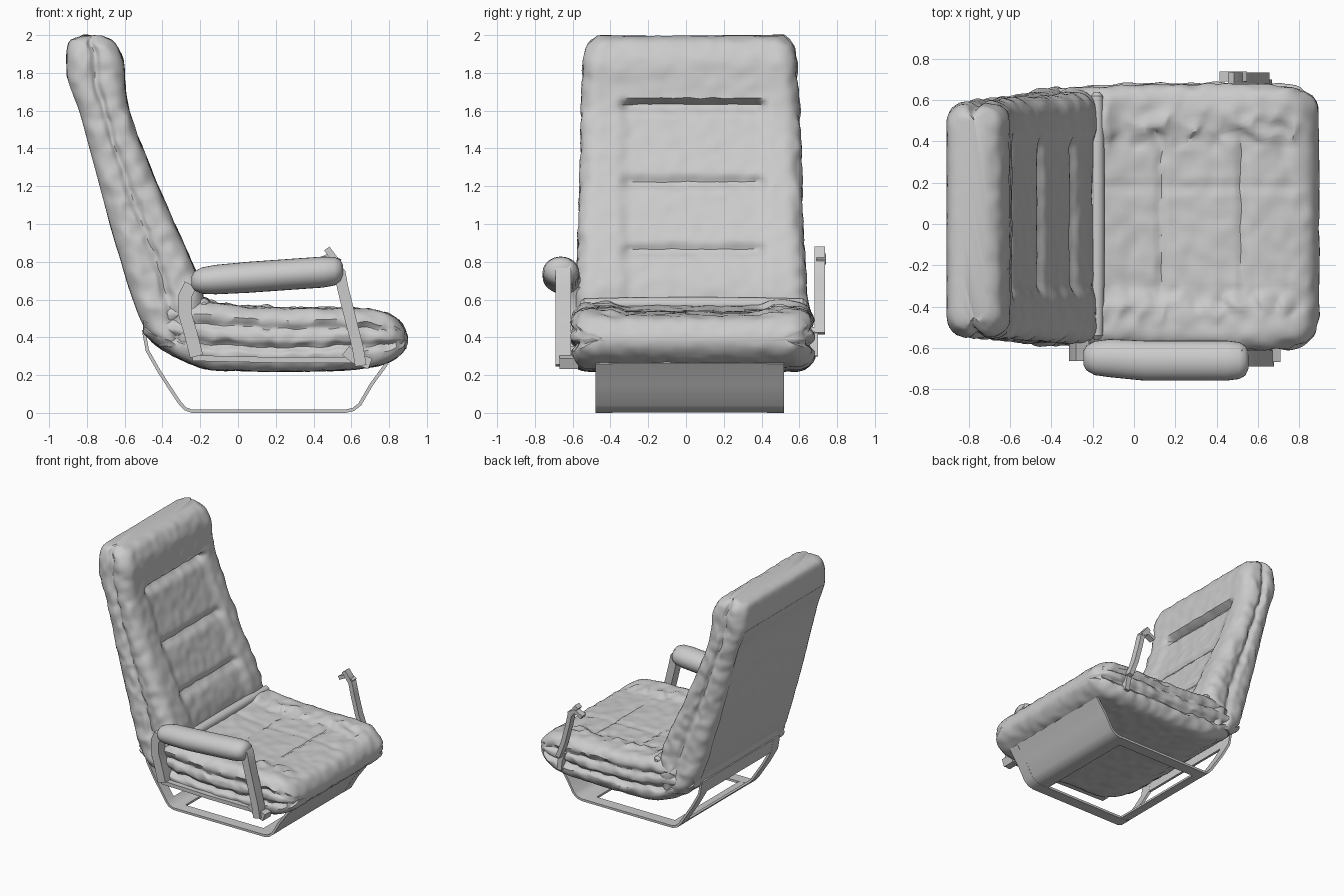
import bpy, bmesh, math
from mathutils import Vector, noise

if "Cube" in bpy.data.objects:
    bpy.data.objects.remove(bpy.data.objects["Cube"])


def loft(name, rings, smooth=40):
    """Skin a list of equal-length closed rings and cap both ends."""
    bm = bmesh.new()
    vs = [[bm.verts.new(p) for p in r] for r in rings]
    n = len(rings[0])
    for r0, r1 in zip(vs, vs[1:]):
        for i in range(n):
            j = (i + 1) % n
            bm.faces.new((r0[i], r0[j], r1[j], r1[i]))
    bm.faces.new(vs[0])
    bm.faces.new(vs[-1])
    bmesh.ops.recalc_face_normals(bm, faces=bm.faces)
    me = bpy.data.meshes.new(name)
    bm.to_mesh(me)
    bm.free()
    ob = bpy.data.objects.new(name, me)
    bpy.context.collection.objects.link(ob)
    bpy.ops.object.select_all(action='DESELECT')
    ob.select_set(True)
    bpy.context.view_layer.objects.active = ob
    bpy.ops.object.shade_smooth_by_angle(angle=math.radians(smooth))
    return ob


def rounded_rect(a0, a1, b0, b1, r, k=6, ma=16, mb=50):
    """Rounded rectangle as (a, b) points with fixed point count."""
    r = min(r, (a1 - a0) * .48, (b1 - b0) * .48)
    corners = [(a1 - r, b1 - r), (a0 + r, b1 - r), (a0 + r, b0 + r), (a1 - r, b0 + r)]
    arcs = [[(ca + r * math.cos(q * math.pi / 2 + i * math.pi / 2 / k),
              cb + r * math.sin(q * math.pi / 2 + i * math.pi / 2 / k))
             for i in range(k + 1)] for q, (ca, cb) in enumerate(corners)]
    pts = []
    for q in range(4):
        pts += arcs[q]
        p, s = arcs[q][-1], arcs[(q + 1) % 4][0]
        m = ma if q % 2 == 0 else mb
        pts += [(p[0] + (s[0] - p[0]) * i / m, p[1] + (s[1] - p[1]) * i / m) for i in range(1, m)]
    return pts


def resample(levels, step=.018):
    """Catmull-Rom interpolation between the given section sizes."""
    out = []
    for i in range(len(levels) - 1):
        p0, p1, p2 = levels[max(i - 1, 0)], levels[i], levels[i + 1]
        p3 = levels[min(i + 2, len(levels) - 1)]
        k = max(2, math.ceil((p2[0] - p1[0]) / step))
        for s in range(k):
            u = s / k
            row = []
            for c in range(5):
                m1 = (p2[c] - p0[c]) / (p2[0] - p0[0]) * (p2[0] - p1[0])
                m2 = (p3[c] - p1[c]) / (p3[0] - p1[0]) * (p2[0] - p1[0])
                row.append((2*u**3 - 3*u*u + 1) * p1[c] + (u**3 - 2*u*u + u) * m1
                           + (3*u*u - 2*u**3) * p2[c] + (u**3 - u*u) * m2)
            out.append(row)
    return out + [levels[-1]]


def box(v, lo, hi, w):
    s = lambda e: min(1, max(0, e / w + .5))
    return s(v - lo) * s(hi - v)


def bump(v, c, w):
    return math.exp(-((v - c) / w) ** 2)


def pad(name, levels, radius, place, sculpt):
    """Upholstered pad: rounded sections, sculpted seams and slight wrinkles."""
    rings = []
    for t, a0, a1, b0, b1 in resample(levels):
        ring = []
        for a, b in rounded_rect(a0, a1, b0, b1, radius):
            na, nb, rough = sculpt(t, a, b, (a - a0) / (a1 - a0), (b - b0) / (b1 - b0))
            p = Vector(place(t, na, nb))
            ring.append(p + noise.noise_vector(p * 14) * rough)
        rings.append(ring)
    return loft(name, rings)


def side_groove(b, fb, amount):
    if fb < .03:
        return b + amount
    return b - amount if fb > .97 else b


def strip(name, path, y0, y1, th):
    """Flat bar following an x-z path, spanning y0..y1."""
    rings = []
    for i, (x, z) in enumerate(path):
        p, q = path[max(i - 1, 0)], path[min(i + 1, len(path) - 1)]
        d = Vector((q[0] - p[0], q[1] - p[1])).normalized() * th / 2
        rings.append([(x - d.y, y0, z + d.x), (x - d.y, y1, z + d.x),
                      (x + d.y, y1, z - d.x), (x + d.y, y0, z - d.x)])
    return loft(name, rings, 30)


def roll(name, stations, n=28):
    """Round bar along a path: (x, y, z, r_across, r_z), along axis x or y."""
    along_x = abs(stations[-1][0] - stations[0][0]) > abs(stations[-1][1] - stations[0][1])
    rings = []
    for x, y, z, ra, rz in stations:
        ring = []
        for i in range(n):
            c, s = math.cos(i * math.tau / n), math.sin(i * math.tau / n)
            ring.append((x, y + ra * c, z + rz * s) if along_x else (x + ra * c, y, z + rz * s))
        rings.append(ring)
    return loft(name, rings)


# Backrest: sections by height (z, rear x, front x, y min, y max)
def sculpt_back(t, a, b, fa, fb):
    rough = .006
    if fa > .7:
        m = box(b, -.33, .41, .06) * box(t, .4, 1.65, .03)
        a -= m * (.018 + .045 * bump(t, 1.63, .035) + .03 * (bump(t, 1.22, .03) + bump(t, .86, .03)))
    if fa < .3:
        a += .014 * box(b, -.47, .52, .02) * box(t, .45, 1.76, .02)
        rough = .002
    g = bump(fa, .5, .07)
    if fb < .03 or fb > .97:
        rough = .012
    return a, side_groove(b, fb, .022 * g), rough


pad("backrest", [
    (.35, -.42, -.20, -.58, .65), (.47, -.505, -.18, -.59, .66), (.65, -.574, -.19, -.58, .64),
    (.80, -.62, -.245, -.575, .63), (1.0, -.68, -.335, -.57, .62), (1.31, -.765, -.468, -.56, .61),
    (1.6, -.845, -.575, -.555, .60), (1.75, -.90, -.60, -.55, .59), (1.85, -.908, -.605, -.545, .585),
    (1.93, -.905, -.635, -.53, .575), (1.975, -.885, -.67, -.505, .55), (1.995, -.83, -.72, -.47, .52)],
    .09, lambda t, a, b: (a, b, t), sculpt_back)


# Seat: sections by depth (x, bottom z, top z, y min, y max)
def sculpt_seat(t, a, b, fa, fb):
    rough = .007
    if fa > .7:
        m = box(b, -.36, .43, .08) * box(t, -.4, .8, .1)
        seams = bump(t, .13, .02) + bump(t, .52, .02) + .6 * bump(b, .18, .02)
        a -= m * (.02 + .014 * seams)
        rough += .022 * (bump(b, -.40, .07) + bump(b, .46, .09)) * box(t, -.2, .8, .1)
    if fb < .03 or fb > .97:
        rough = .014
    g = bump(fa, .38, .06) + .7 * bump(fa, .68, .06)
    return a, side_groove(b, fb, .03 * g), rough


pad("seat", [
    (-.50, .42, .53, -.56, .62), (-.39, .33, .57, -.585, .65), (-.177, .235, .59, -.60, .67),
    (0, .225, .565, -.605, .68), (.2, .22, .555, -.61, .68), (.5, .225, .555, -.61, .68),
    (.65, .235, .55, -.61, .68), (.78, .262, .53, -.60, .665), (.85, .30, .49, -.57, .635),
    (.885, .34, .44, -.52, .585), (.897, .375, .405, -.46, .53)],
    .09, lambda t, a, b: (t, b, a), sculpt_seat)

# Roll where the seat meets the back
roll("seat_back_roll", [(-.18, y, .575, r, r) for y, r in
     [(-.56, .012), (-.54, .03), (-.3, .036), (.04, .038), (.36, .036), (.62, .03), (.64, .012)]])

# Padded armrest with rounded ends
arm = []
for x, s in [(-.245, .35), (-.23, .62), (-.19, .85), (-.12, .95), (.05, 1), (.3, 1),
             (.45, 1), (.51, .92), (.54, .75), (.555, .4)]:
    arm.append((x, -.65 - .012 * (x > -.1), .70 + .07 * (x + .2), .097 * s, .082 * s))
roll("armrest", arm)

# Armrest supports
strip("armrest_post", [(.50, .79), (.54, .74), (.555, .66), (.60, .48), (.635, .34), (.65, .25)],
      -.69, -.61, .06)
strip("armrest_foot", [(.57, .33), (.62, .29), (.70, .26)], -.67, -.57, .06)
strip("armrest_rear_bracket", [(-.25, .68), (-.28, .62), (-.28, .52), (-.25, .42), (-.22, .30)],
      -.665, -.56, .07)
strip("armrest_rail", [(-.24, .29), (.2, .28), (.64, .28)], -.645, -.59, .03)

# Bare post on the other side, where the pad is missing
strip("bare_post", [(.47, .87), (.53, .79), (.55, .70), (.59, .55), (.64, .42)], .68, .735, .035)
strip("bare_post_hook", [(.42, .80), (.48, .83), (.54, .80)], .69, .74, .03)
strip("bare_post_foot", [(.62, .45), (.64, .38), (.65, .30)], .64, .70, .04)

# Sled base: two side loops, front plate and rear crossbar
loop = [(-.50, .44), (-.48, .33), (-.415, .215), (-.31, .055), (-.28, .022), (-.245, .009),
        (.57, .009), (.61, .018), (.645, .045), (.706, .15), (.79, .265)]
for side, y in (("left", -.48), ("right", .43)):
    strip("base_loop_" + side, loop, y, y + .09, .018)
strip("base_front_plate", [(.50, .009)] + loop[6:], -.478, .518, .016)
strip("base_rear_crossbar", loop[3:6] + [(-.20, .009)], -.478, .518, .016)
strip("base_rear_mount", loop[:2], -.478, .518, .016)
